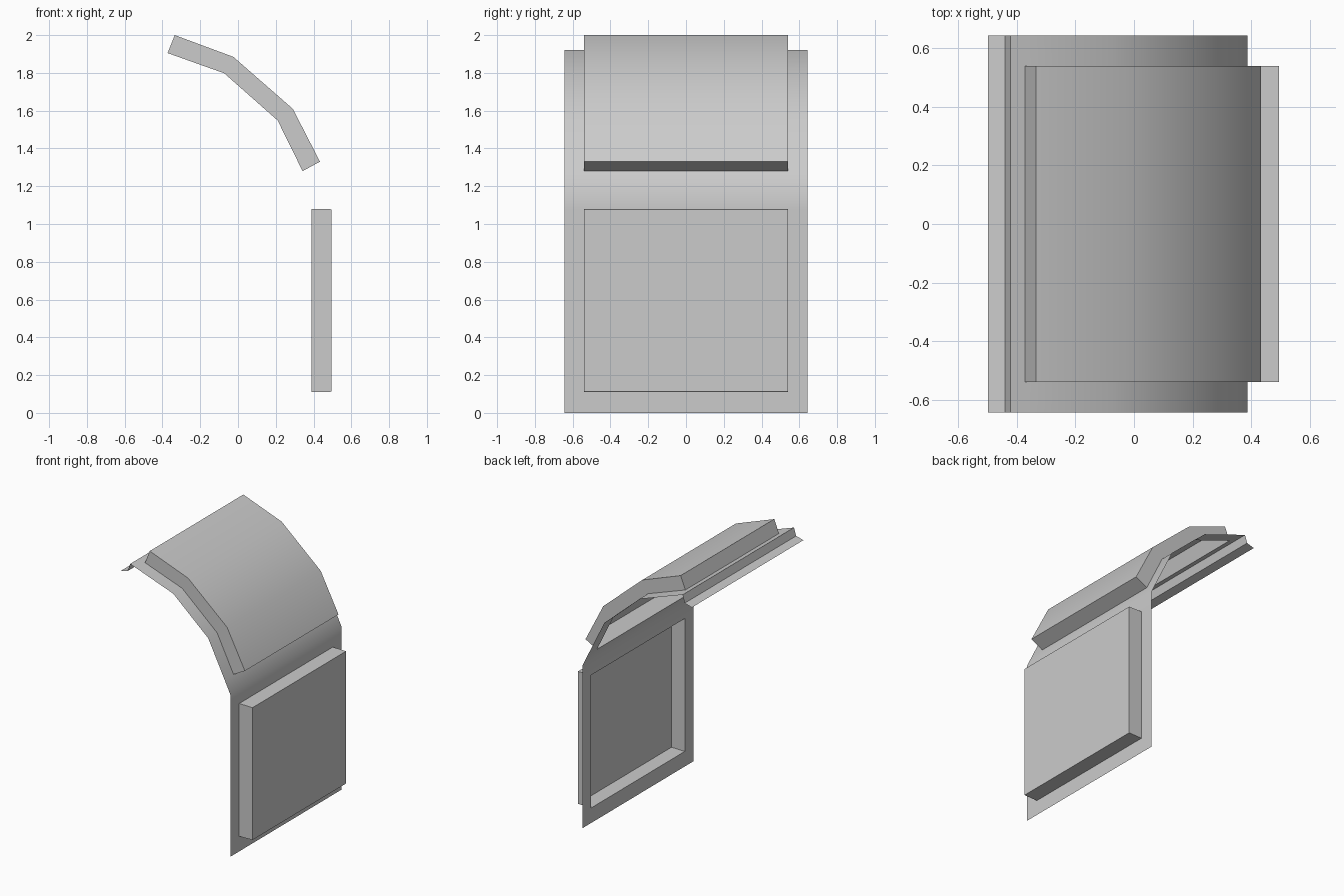
import bpy, bmesh, math

if "Cube" in bpy.data.objects:
    bpy.data.objects.remove(bpy.data.objects["Cube"])

HALF = 0.643    # half width of the sheet
INSET = 0.54    # half width of the raised panels

# Side profiles as (x, z), going from the floor up and over
wall_in = [(0.388, 0.11), (0.388, 1.08)]
wall_out = [(0.495, 0.112), (0.495, 1.078)]
roof_in = [(0.342, 1.28), (0.21, 1.548), (-0.073, 1.798), (-0.373, 1.905)]
roof_out = [(0.434, 1.33), (0.29, 1.61), (-0.025, 1.885), (-0.335, 2.0)]
lip = [(-0.422, 1.922), (-0.44, 1.866), (-0.498, 1.85)]
sheet = [(0.388, 0.0)] + wall_in + [(0.388, 1.185)] + roof_in + lip


def quad(bm, pts):
    bm.faces.new([bm.verts.new(p) for p in pts])


def sweep(bm, path, y0, y1, skip=()):
    """Sweep a profile across y, leaving out the listed segments."""
    for i, ((xa, za), (xb, zb)) in enumerate(zip(path, path[1:])):
        if i not in skip:
            quad(bm, [(xa, y0, za), (xa, y1, za), (xb, y1, zb), (xb, y0, zb)])


def finish(bm, name):
    bmesh.ops.remove_doubles(bm, verts=bm.verts[:], dist=1e-5)
    me = bpy.data.meshes.new(name)
    bm.to_mesh(me)
    bm.free()
    ob = bpy.data.objects.new(name, me)
    bpy.context.collection.objects.link(ob)
    bpy.ops.object.select_all(action='DESELECT')
    ob.select_set(True)
    bpy.context.view_layer.objects.active = ob
    bpy.ops.object.shade_smooth_by_angle(angle=math.radians(35))
    return ob


def raised_panel(name, inner, outer):
    """Open-backed tray standing out from the sheet."""
    bm = bmesh.new()
    sweep(bm, [inner[0]] + outer + [inner[-1]], -INSET, INSET)
    for y in (-INSET, INSET):
        for i in range(len(inner) - 1):
            ring = [inner[i], inner[i + 1], outer[i + 1], outer[i]]
            if y < 0:
                ring.reverse()
            quad(bm, [(x, y, z) for x, z in ring])
    finish(bm, name)


# Thin bent sheet with two openings behind the panels
bm = bmesh.new()
sweep(bm, sheet, -HALF, -INSET)
sweep(bm, sheet, -INSET, INSET, skip=(1, 4, 5, 6))
sweep(bm, sheet, INSET, HALF)
finish(bm, "bent_sheet")

# Flat lower panel and curved upper panel
raised_panel("wall_panel", wall_in, wall_out)
raised_panel("roof_panel", roof_in, roof_out)
